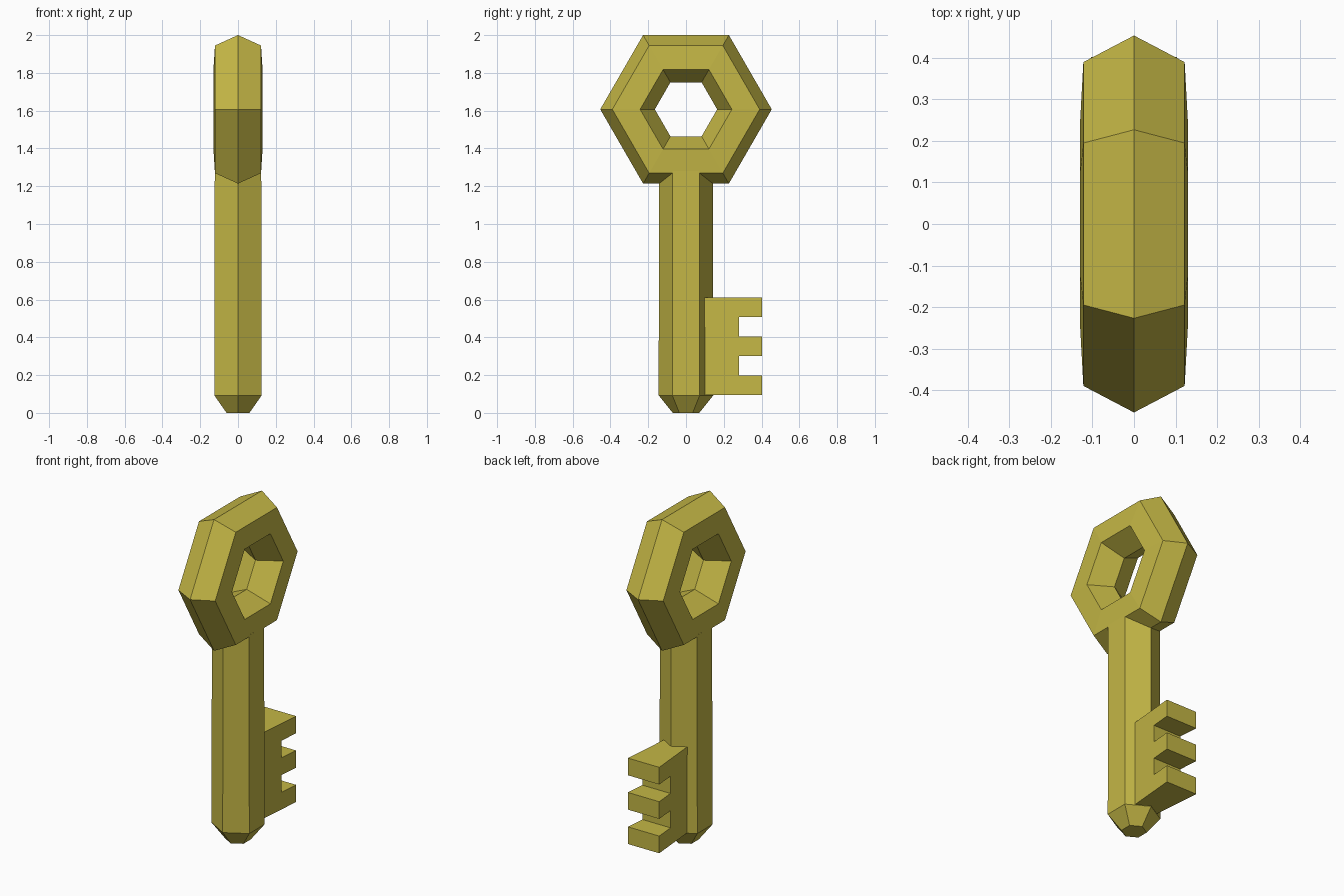
import bpy, bmesh
from math import sin, cos, pi

if "Cube" in bpy.data.objects:
    bpy.data.objects.remove(bpy.data.objects["Cube"])

brass = bpy.data.materials.new("brass")
brass.diffuse_color = (0.55, 0.47, 0.06, 1)
brass.use_nodes = True
brass.node_tree.nodes["Principled BSDF"].inputs["Base Color"].default_value = brass.diffuse_color


def make(name, build):
    """Create a flat-shaded brass object from a bmesh-building function."""
    bm = bmesh.new()
    build(bm)
    bmesh.ops.recalc_face_normals(bm, faces=bm.faces)
    mesh = bpy.data.meshes.new(name)
    bm.to_mesh(mesh)
    bm.free()
    mesh.materials.append(brass)
    obj = bpy.data.objects.new(name, mesh)
    bpy.context.collection.objects.link(obj)
    return obj


def bridge(bm, a, b):
    for i in range(len(a)):
        j = (i + 1) % len(a)
        bm.faces.new((a[i], a[j], b[j], b[i]))


# Hexagonal bow: six-sided cross-section swept round a hexagon
def bow(bm):
    profile = [(0, 0.454), (0.122, 0.39), (0.13, 0.243),
               (0, 0.165), (-0.13, 0.243), (-0.122, 0.39)]
    rings = [[bm.verts.new((x, r * cos(k * pi / 3), 1.607 + r * sin(k * pi / 3)))
              for x, r in profile] for k in range(6)]
    for k in range(6):
        bridge(bm, rings[k], rings[(k + 1) % 6])


# Hexagonal shaft with a tapered tip
def shaft(bm):
    levels = [(0, 0.07), (0.093, 0.145), (1.28, 0.142)]
    rings = [[bm.verts.new((r * sin(k * pi / 3), r * cos(k * pi / 3), z))
              for k in range(6)] for z, r in levels]
    for lower, upper in zip(rings, rings[1:]):
        bridge(bm, lower, upper)
    bm.faces.new(rings[0])
    bm.faces.new(rings[-1])


# Three-toothed bit, slightly thicker towards the outer end
def bit(bm):
    outer, notch = 0.402, 0.28
    outline = [(0.05, 0.095), (outer, 0.095), (outer, 0.198), (notch, 0.198),
               (notch, 0.301), (outer, 0.301), (outer, 0.404), (notch, 0.404),
               (notch, 0.507), (outer, 0.507), (outer, 0.61), (0.05, 0.61)]
    sides = [[bm.verts.new((s * (0.069 + 0.087 * y), y, z)) for y, z in outline]
             for s in (-1, 1)]
    bridge(bm, *sides)
    for side in sides:
        bm.faces.new(side)


make("bow", bow)
make("shaft", shaft)
make("bit", bit)
